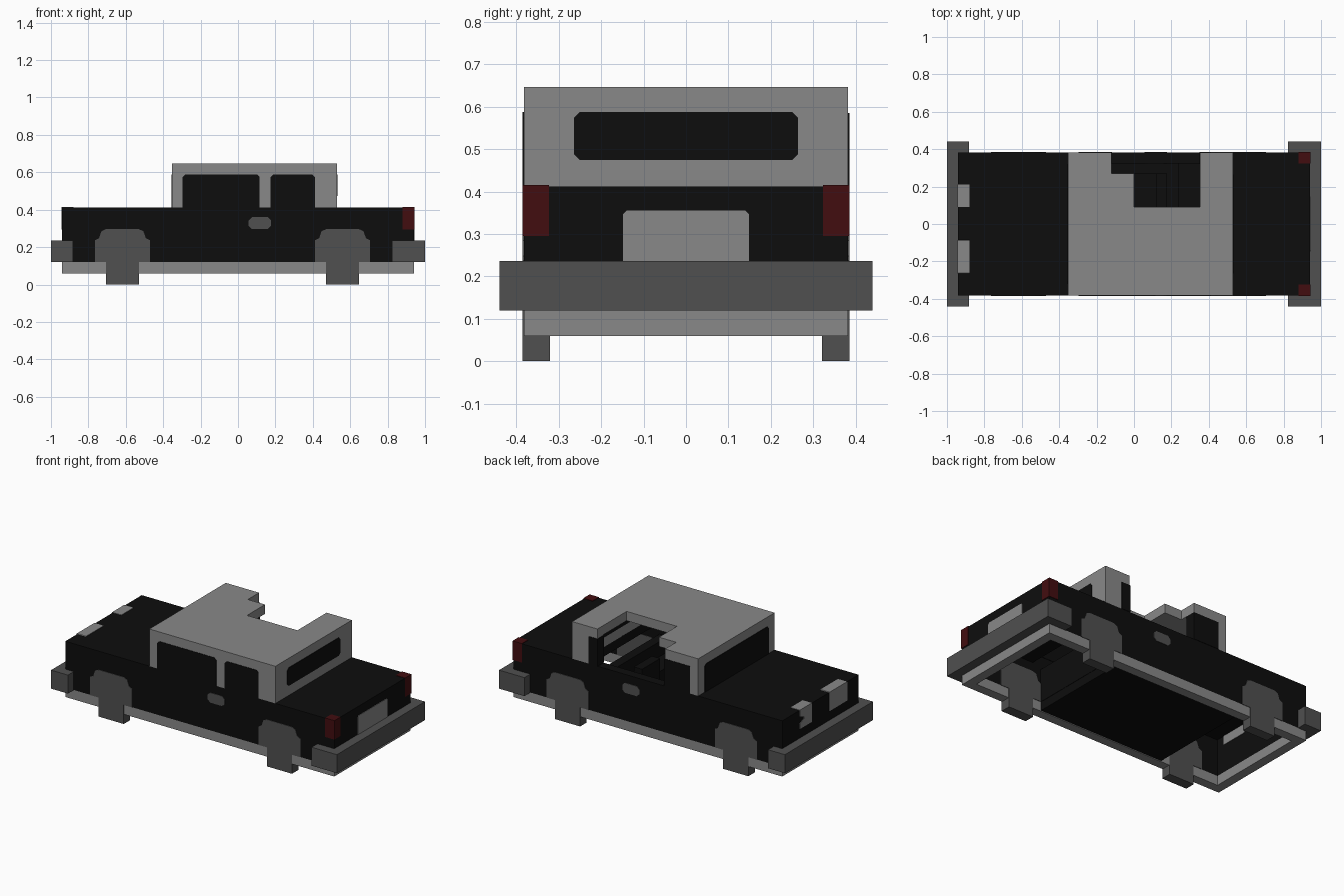
import bpy, bmesh

if "Cube" in bpy.data.objects:
    bpy.data.objects.remove(bpy.data.objects["Cube"])

V = 2 / 34          # wall thickness / block unit
E = 0.003           # how far painted details stand proud
L, W = 0.941, 0.382  # body half length and half width


def material(name, rgb):
    m = bpy.data.materials.new(name)
    m.diffuse_color = (*rgb, 1)
    m.use_nodes = True
    m.node_tree.nodes["Principled BSDF"].inputs["Base Color"].default_value = m.diffuse_color
    return m


GREY = material("light grey", (0.25, 0.25, 0.25))
DARK = material("dark grey", (0.08, 0.08, 0.08))
BLACK = material("black", (0.004, 0.004, 0.004))
RED = material("dark red", (0.055, 0.004, 0.005))


def prism(name, pts, a, b, axis, mat):
    """Extrude a 2D outline from a to b along axis."""
    place = {'x': lambda p: (a, p[0], p[1]),
             'y': lambda p: (p[0], a, p[1]),
             'z': lambda p: (p[0], p[1], a)}[axis]
    bm = bmesh.new()
    face = bm.faces.new([bm.verts.new(place(p)) for p in pts])
    ext = bmesh.ops.extrude_face_region(bm, geom=[face])
    i = 'xyz'.index(axis)
    for g in ext['geom']:
        if isinstance(g, bmesh.types.BMVert):
            g.co[i] = b
    bmesh.ops.recalc_face_normals(bm, faces=bm.faces[:])
    me = bpy.data.meshes.new(name)
    bm.to_mesh(me)
    bm.free()
    me.materials.append(mat)
    ob = bpy.data.objects.new(name, me)
    bpy.context.collection.objects.link(ob)
    return ob


def box(name, x0, x1, y0, y1, z0, z1, mat):
    return prism(name, [(x0, y0), (x1, y0), (x1, y1), (x0, y1)], z0, z1, 'z', mat)


def rounded(u0, u1, v0, v1, bottom=True, c=0.014):
    """Rectangle with clipped corners."""
    low = [(u0, v0 + c), (u0 + c, v0), (u1 - c, v0), (u1, v0 + c)] if bottom else [(u0, v0), (u1, v0)]
    return low + [(u1, v1 - c), (u1 - c, v1), (u0 + c, v1), (u0, v1 - c)]


def ring(name, z0, z1, mat):
    """Hollow rectangular wall around the car."""
    for s in (-1, 1):
        box(name + "_side", -L, L, *sorted((s * W, s * (W - V))), z0, z1, mat)
        box(name + "_end", *sorted((s * L, s * (L - V))), -W + V, W - V, z0, z1, mat)


# Body shell, open underneath
ring("skirt", 0.06, 0.12, GREY)
ring("body_wall", 0.12, 0.412, BLACK)
box("hood", -L + V, -0.353, -W + V, W - V, 0.353, 0.412, BLACK)
box("trunk_lid", 0.47, L - V, -W + V, W - V, 0.353, 0.412, BLACK)

# Floor and interior
box("floor", -0.47, 0.41, -W + V, W - V, 0.065, 0.12, BLACK)
box("rear_seat_back", 0.353, 0.412, -W + V, W - V, 0.12, 0.33, BLACK)
box("rear_seat", 0.235, 0.353, -W + V, W - V, 0.12, 0.235, BLACK)
box("dashboard", -0.353, -0.235, -W + V, W - V, 0.295, 0.405, BLACK)
for y in (-0.18, 0.18):
    box("front_seat", -0.06, 0.118, y - 0.09, y + 0.09, 0.12, 0.235, BLACK)
    box("front_seat_back", 0.118, 0.176, y - 0.09, y + 0.09, 0.12, 0.412, BLACK)

# Cabin: roof with a stepped opening on the back side
X0, X1, Z0, Z1, ZR = -0.353, 0.529, 0.412, 0.588, 0.647
prism("roof", [(X0, -W), (X1, -W), (X1, W), (X1 - 3 * V, W), (X1 - 3 * V, 0.09), (0, 0.09),
               (0, 0.27), (-0.12, 0.27), (-0.12, W), (X0, W)], Z1, ZR, 'z', GREY)
box("cabin_front_wall", X0, X0 + V, -W, W, Z0, Z1, GREY)
box("cabin_rear_wall", X1 - V, X1, -W, W, Z0, Z1, GREY)
box("cabin_side", X0 + V, X1 - V, -W, -W + V, Z0, Z1, GREY)
box("cabin_side_front", X0 + V, -0.12, W - V, W, Z0, Z1, GREY)
box("cabin_side_rear", X1 - 3 * V, X1 - V, W - V, W, Z0, Z1, GREY)

# Windows
prism("windshield", rounded(-0.32, 0.32, Z0, Z1, False), X0 - E, X0 + V + E, 'x', BLACK)
prism("rear_window", rounded(-0.264, 0.264, 0.474, Z1), X1 - V - E, X1 + E, 'x', BLACK)
for a, b in ((-0.297, 0.116), (0.175, 0.412)):
    prism("side_window", rounded(a, b, Z0, Z1, False), -W - E, -W + V + E, 'y', BLACK)
for a, b in ((-0.297, -0.12 + E), (X1 - 3 * V - E, 0.412)):
    box("side_window", a, b, W - V - E, W + E, Z0, Z1 - E, BLACK)

# Wheels and door handles on both sides
for s in (-1, 1):
    y0, y1 = s * (W - V - E), s * (W + E)
    for cx in (-0.618, 0.559):
        half = [(0.088, 0), (0.088, 0.06), (0.088, 0.12), (0.147, 0.12), (0.147, 0.237),
                (0.125, 0.248), (0.112, 0.285), (0.088, 0.296)]
        pts = [(cx + u, v) for u, v in half] + [(cx - u, v) for u, v in reversed(half)]
        prism("wheel", pts, y0, y1, 'y', DARK)
    prism("door_handle", rounded(0.057, 0.176, 0.297, 0.36, True, 0.017), y0, y1, 'y', DARK)

# Bumpers wrapping round the corners
for s, inner in ((-1, 0.882), (1, 0.823)):
    box("bumper", *sorted((s * L, s * 1.0)), -0.44, 0.44, 0.119, 0.236, DARK)
    for t in (-1, 1):
        box("bumper_arm", *sorted((s * inner, s * L)), *sorted((t * W, t * 0.44)),
            0.119, 0.236, DARK)

# Tail lights, number plate and headlights
for s in (-1, 1):
    box("tail_light", L - V - E, L + E, *sorted((s * (W - V), s * (W + E))), 0.295, 0.412 + E, RED)
prism("rear_plate", rounded(-0.148, 0.148, 0.236, 0.355, False, 0.008), L - V - E, L + E, 'x', GREY)
prism("headlight", rounded(-0.265, -0.085, 0.295, 0.412 + E, True, 0.003), -L - E, -L + V + E, 'x', GREY)
prism("headlight", [(0.09, 0.295), (0.21, 0.295), (0.21, 0.33), (0.17, 0.345), (0.17, 0.36),
                    (0.21, 0.375), (0.21, 0.412 + E), (0.09, 0.412 + E)], -L - E, -L + V + E, 'x', GREY)
